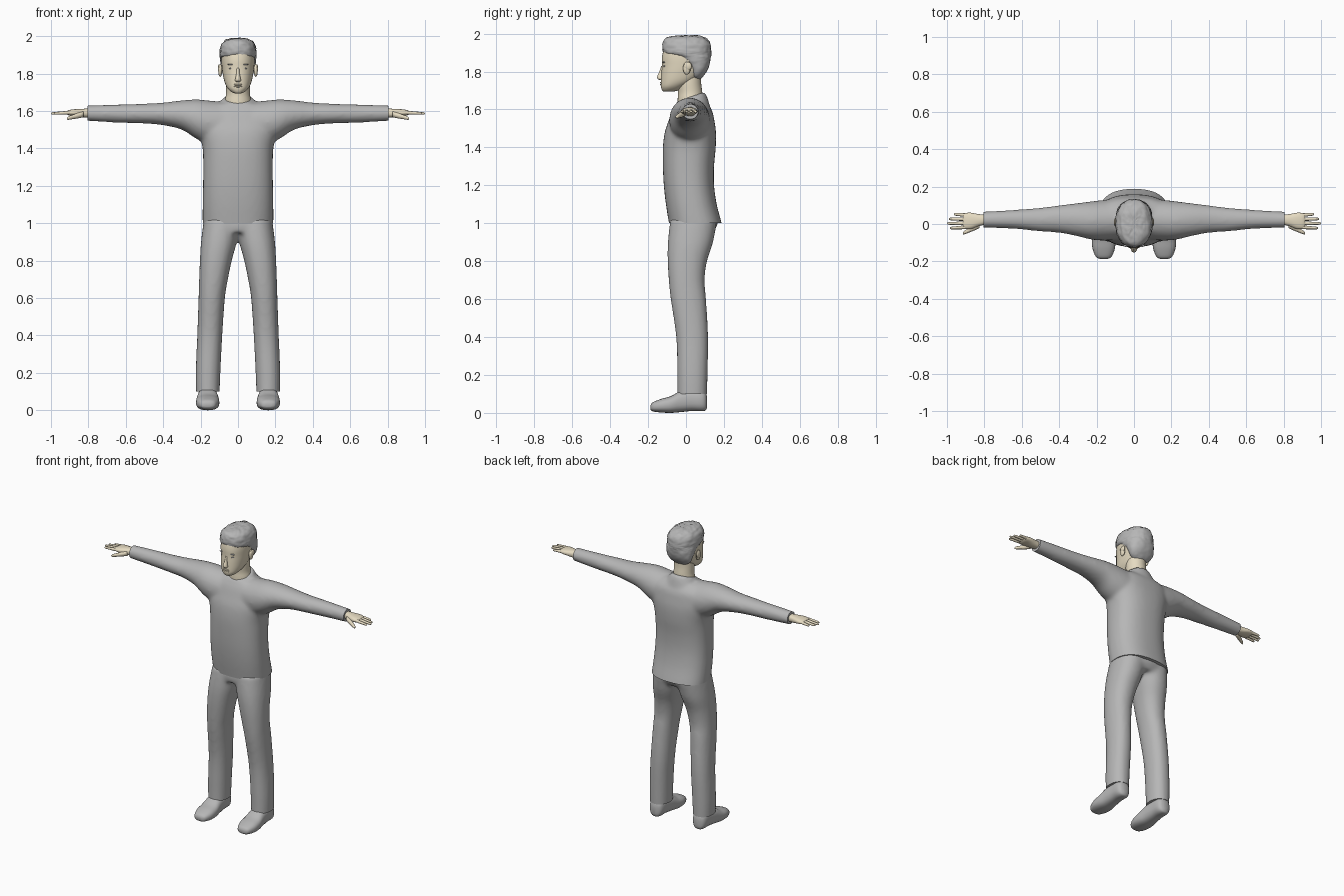
import bpy, bmesh, math, random
from mathutils import Vector, noise

random.seed(4)
if "Cube" in bpy.data.objects:
    bpy.data.objects.remove(bpy.data.objects["Cube"], do_unlink=True)


def material(name, color):
    mat = bpy.data.materials.new(name)
    mat.use_nodes = True
    mat.diffuse_color = (*color, 1)
    bsdf = mat.node_tree.nodes["Principled BSDF"]
    bsdf.inputs["Base Color"].default_value = (*color, 1)
    bsdf.inputs["Roughness"].default_value = 0.8
    return mat


GREY = material("soft grey", (0.47, 0.47, 0.47))
SKIN = material("pale skin", (0.79, 0.71, 0.54))


def smooth_rows(rows, steps):
    """Catmull-Rom interpolation between section rows."""
    result = []
    last = len(rows) - 1
    for i in range(last):
        p, q, r, s = (rows[max(i - 1, 0)], rows[i], rows[i + 1], rows[min(i + 2, last)])
        for k in range(steps):
            t = k / steps
            result.append([b + 0.5 * t * (c - a + t * (2*a - 5*b + 4*c - d + t * (3*(b - c) + d - a)))
                           for a, b, c, d in zip(p, q, r, s)])
    return result + [list(rows[last])]


def loft(bm, axis, rows, sides=24, power=2.0, steps=4, tilt=0.0):
    """Rows are (position, a_min, a_max, b_min, b_max); a, b are the other axes in order."""
    a_axis, b_axis = [i for i in range(3) if i != axis]
    rings = []
    for t, a0, a1, b0, b1 in smooth_rows(rows, steps):
        ring = []
        for k in range(sides):
            ang = math.tau * k / sides
            c, s = math.cos(ang), math.sin(ang)
            co = [0, 0, 0]
            co[axis] = t
            co[a_axis] = (a0 + a1) / 2 + (a1 - a0) / 2 * math.copysign(abs(c) ** (2 / power), c)
            co[b_axis] = (b0 + b1) / 2 + (b1 - b0) / 2 * math.copysign(abs(s) ** (2 / power), s)
            co[2] += tilt * co[1]
            ring.append(bm.verts.new(co))
        rings.append(ring)
    faces = [bm.faces.new(rings[0]), bm.faces.new(rings[-1])]
    for lo, hi in zip(rings, rings[1:]):
        for k in range(sides):
            n = (k + 1) % sides
            faces.append(bm.faces.new((lo[k], lo[n], hi[n], hi[k])))
    bmesh.ops.recalc_face_normals(bm, faces=faces)


def sym(*rows):
    """Expand (z, half_width, y_min, y_max) rows centred on x = 0."""
    return [(z, -r, r, y0, y1) for z, r, y0, y1 in rows]


def ball(bm, center, size, sides=16):
    verts = bmesh.ops.create_uvsphere(bm, u_segments=sides, v_segments=sides // 2, radius=1)["verts"]
    for v in verts:
        v.co = Vector(center) + v.co * Vector(size)


def finish(bm, name, mat, mirror=False):
    mesh = bpy.data.meshes.new(name)
    bm.to_mesh(mesh)
    bm.free()
    obj = bpy.data.objects.new(name, mesh)
    bpy.context.scene.collection.objects.link(obj)
    mesh.materials.append(mat)
    mesh.polygons.foreach_set("use_smooth", [True] * len(mesh.polygons))
    if mirror:
        obj.modifiers.new("mirror", "MIRROR").use_clip = False
    return obj


def blend_and_trim(obj, cuts):
    """Fuse overlapping lofts into one cloth surface, then cut straight hems."""
    remesh = obj.modifiers.new("fuse", "REMESH")
    remesh.mode = "VOXEL"
    remesh.voxel_size = 0.011
    soften = obj.modifiers.new("soften", "SMOOTH")
    soften.factor, soften.iterations = 0.5, 8
    graph = bpy.context.evaluated_depsgraph_get()
    graph.update()
    mesh = bpy.data.meshes.new_from_object(obj.evaluated_get(graph))
    obj.modifiers.clear()
    bm = bmesh.new()
    bm.from_mesh(mesh)
    for point, normal in cuts:
        geom = bm.verts[:] + bm.edges[:] + bm.faces[:]
        bmesh.ops.bisect_plane(bm, geom=geom, plane_co=point, plane_no=normal, clear_outer=True)
        rim = [e for e in bm.edges if e.is_boundary]
        bmesh.ops.holes_fill(bm, edges=rim, sides=0)
    for f in bm.faces:
        f.smooth = len(f.verts) < 6
    bm.to_mesh(mesh)
    bm.free()
    obj.data = mesh


# Shirt: body, sleeves and sloped collar fused together
bm = bmesh.new()
loft(bm, 2, sym((.94, .186, -.08, .2), (1, .189, -.09, .188), (1.1, .189, -.106, .162),
                (1.2, .187, -.117, .148), (1.3, .186, -.122, .148), (1.4, .189, -.122, .157),
                (1.48, .205, -.112, .158), (1.54, .215, -.092, .15), (1.6, .2, -.07, .135),
                (1.64, .14, -.045, .1)), 40, 2.4)
half = [(.84, -.02, .064, 1.549, 1.628), (.65, -.025, .075, 1.538, 1.635),
        (.5, -.04, .087, 1.533, 1.639), (.4, -.047, .1, 1.524, 1.645),
        (.3, -.066, .112, 1.5, 1.657), (.22, -.085, .122, 1.45, 1.662), (.14, -.088, .13, 1.42, 1.655)]
loft(bm, 0, half + [(0, -.08, .13, 1.42, 1.645)] + [(-r[0], *r[1:]) for r in reversed(half)], 28)
loft(bm, 2, sym((1.56, .15, -.07, .13), (1.62, .105, -.058, .115), (1.66, .08, -.05, .1)), 28, tilt=.33)
shirt = finish(bm, "shirt", GREY)
blend_and_trim(shirt, [((0, 0, 1), (0, 0, -1)), ((.805, 0, 0), (1, 0, 0)), ((-.805, 0, 0), (-1, 0, 0))])

# Trousers: two legs fused at the hips
bm = bmesh.new()
leg = [(.05, .1, .223, -.045, .11), (.2, .094, .226, -.046, .114), (.4, .084, .218, -.052, .117),
       (.6, .07, .211, -.081, .106), (.7, .054, .208, -.091, .098), (.8, .033, .204, -.097, .111),
       (.9, .006, .198, -.096, .143), (1.02, -.02, .183, -.083, .165)]
loft(bm, 2, leg, 28, 2.2)
loft(bm, 2, [(z, -a1, -a0, b0, b1) for z, a0, a1, b0, b1 in leg], 28, 2.2)
loft(bm, 2, sym((.95, .18, -.08, .14), (.99, .182, -.085, .165), (1.03, .18, -.08, .165)), 32, 2.3)
trousers = finish(bm, "trousers", GREY)
blend_and_trim(trousers, [((0, 0, .1), (0, 0, -1))])

# Shoes
bm = bmesh.new()
shoe = [(-.187, .02, .018, .04), (-.175, .042, .008, .056), (-.13, .06, .002, .074),
        (-.08, .062, 0, .088), (-.03, .056, .004, .115), (.03, .051, .01, .125),
        (.08, .048, .009, .125), (.103, .036, .013, .11), (.112, .014, .03, .08)]
loft(bm, 1, [(y, .162 - r, .162 + r, z0, z1) for y, r, z0, z1 in shoe], 24, 2.5)
finish(bm, "shoes", GREY, True)

# Hands: palm, four fingers and thumb
bm = bmesh.new()
loft(bm, 0, [(.78, 0, .048, 1.565, 1.613), (.83, -.012, .053, 1.566, 1.612),
             (.87, -.026, .06, 1.572, 1.61), (.9, -.027, .059, 1.576, 1.606),
             (.915, -.02, .052, 1.582, 1.6)], 20, 2.4)


def finger(start, end, r0, r1):
    rows = []
    for t, s in ((0, .9), (.35, 1), (.6, .95), (.9, .9), (.98, .6), (1, .2)):
        x, y, z = Vector(start).lerp(Vector(end), t)
        r = s * (r0 + (r1 - r0) * t)
        rows.append((x, y - r, y + r, z - r, z + r))
    loft(bm, 0, rows, 10, steps=2)


for y, tip_y, tip_x in ((-.017, -.022, .985), (.004, .003, 1), (.026, .027, .99), (.047, .052, .962)):
    finger((.89, y, 1.592), (tip_x, tip_y, 1.587), .0105, .0075)
finger((.825, -.005, 1.583), (.915, -.05, 1.56), .018, .01)
finish(bm, "hands", SKIN, True)

# Neck and head
bm = bmesh.new()
loft(bm, 2, sym((1.58, .075, -.045, .09), (1.65, .071, -.044, .088), (1.69, .064, -.042, .086),
                (1.74, .063, -.045, .08), (1.8, .06, -.04, .08)), 28)
loft(bm, 2, sym((1.694, .014, -.115, -.075), (1.7, .032, -.125, -.04), (1.72, .054, -.132, -.005),
                (1.75, .07, -.132, .05), (1.79, .08, -.13, .09), (1.83, .086, -.127, .112),
                (1.88, .089, -.126, .122), (1.93, .083, -.112, .115), (1.965, .06, -.08, .09),
                (1.975, .02, -.03, .04)), 36, 2.2)
finish(bm, "head", SKIN)

# Nose, lips and ears
bm = bmesh.new()
loft(bm, 2, sym((1.755, .008, -.138, -.12), (1.762, .016, -.15, -.12), (1.775, .014, -.152, -.115),
                (1.8, .009, -.141, -.115), (1.83, .007, -.13, -.115)), 14)
finish(bm, "nose", SKIN)
bm = bmesh.new()
for z in (1.731, 1.741):
    ball(bm, (0, -.126, z), (.024, .012, .005))
finish(bm, "lips", SKIN)
bm = bmesh.new()
ball(bm, (.095, .004, 1.817), (.011, .02, .034))
ball(bm, (.1, .01, 1.828), (.008, .021, .022))
finish(bm, "ears", SKIN, True)

# Eyebrows and eyes
bm = bmesh.new()
ball(bm, (.037, -.116, 1.849), (.02, .007, .0035))
ball(bm, (.036, -.113, 1.828), (.013, .006, .0045))
finish(bm, "eyes_and_brows", GREY, True)

# Short tousled hair
bm = bmesh.new()
loft(bm, 2, sym((1.762, .045, .03, .078), (1.78, .07, .022, .095), (1.81, .086, .015, .115),
                (1.85, .093, -.02, .128), (1.875, .096, -.062, .131), (1.893, .098, -.112, .133),
                (1.915, .099, -.124, .133), (1.95, .092, -.122, .127), (1.975, .073, -.108, .105),
                (1.988, .045, -.07, .07), (1.99, .012, -.02, .02)), 56, 2.2, 5)
bm.normal_update()
for v in bm.verts:
    lump = noise.noise(v.co * 45) * .004 + random.uniform(-.0015, .0015)
    v.co += v.normal * lump * min(1, max(.3, (v.co.z - 1.78) * 8))
finish(bm, "hair", GREY)
